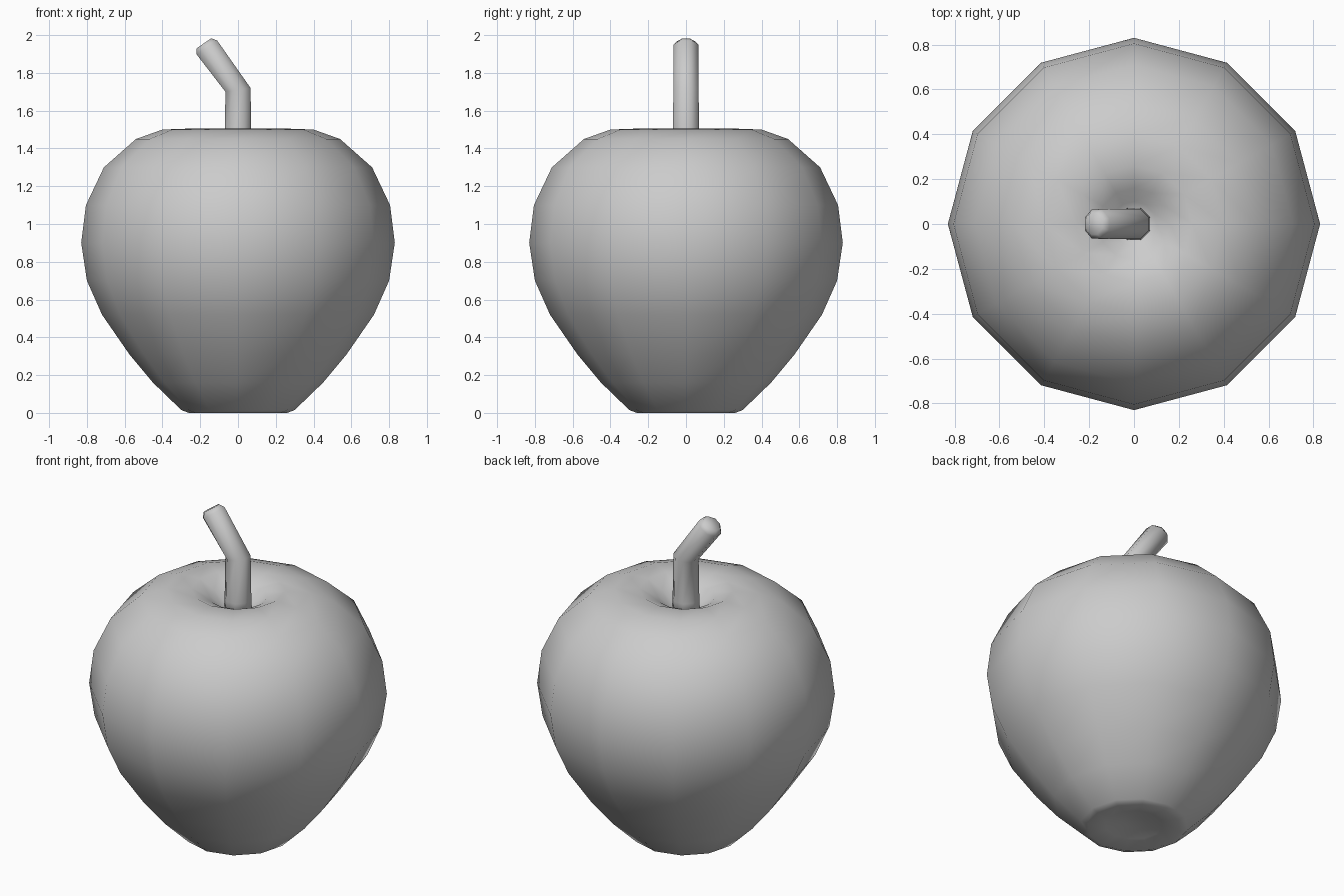
import bpy, bmesh
from math import sin, cos, pi
from mathutils import Vector

if "Cube" in bpy.data.objects:
    bpy.data.objects.remove(bpy.data.objects["Cube"])


def skin(name, rings, cap_start=True, cap_end=True):
    """Join rings of points into a smooth-shaded tube with closed ends."""
    bm = bmesh.new()
    loops = [[bm.verts.new(p) for p in ring] for ring in rings]
    n = len(loops[0])
    for a, b in zip(loops, loops[1:]):
        for i in range(n):
            j = (i + 1) % n
            bm.faces.new((a[i], a[j], b[j], b[i]))
    if cap_start:
        bm.faces.new(loops[0][::-1])
    if cap_end:
        bm.faces.new(loops[-1])
    bmesh.ops.recalc_face_normals(bm, faces=bm.faces)
    for f in bm.faces:
        f.smooth = True
    mesh = bpy.data.meshes.new(name)
    bm.to_mesh(mesh)
    bm.free()
    obj = bpy.data.objects.new(name, mesh)
    bpy.context.collection.objects.link(obj)
    return obj


def ring(centre, u, v, radius, sides, offset=0.0):
    angles = [offset + 2 * pi * i / sides for i in range(sides)]
    return [centre + radius * (u * cos(a) + v * sin(a)) for a in angles]


X, Y = Vector((1, 0, 0)), Vector((0, 1, 0))

# Fruit body: twelve-sided lathe, from bottom dimple to top dimple
profile = [(0.06, 0.04), (0.16, 0.02), (0.26, 0.0), (0.30, 0.015), (0.45, 0.16),
           (0.575, 0.31), (0.72, 0.52), (0.80, 0.70), (0.83, 0.90), (0.805, 1.10),
           (0.71, 1.30), (0.54, 1.45), (0.40, 1.50), (0.26, 1.505), (0.16, 1.46),
           (0.10, 1.41), (0.05, 1.39)]
skin("fruit_body", [ring(Vector((0, 0, z)), X, Y, r, 12) for r, z in profile])

# Stem: eight-sided tube, upright and then bent to the left
tilt = Vector((0.83, 0, 0.56))
path = [((0, 0, 1.37), X, 0.078), ((0, 0, 1.45), X, 0.076),
        ((0, 0, 1.71), Vector((1, 0, 0.15)), 0.072),
        ((-0.165, 0, 1.935), tilt, 0.071), ((-0.18, 0, 1.957), tilt, 0.05)]
skin("stem", [ring(Vector(c), u, Y, r, 8, pi / 8) for c, u, r in path])
